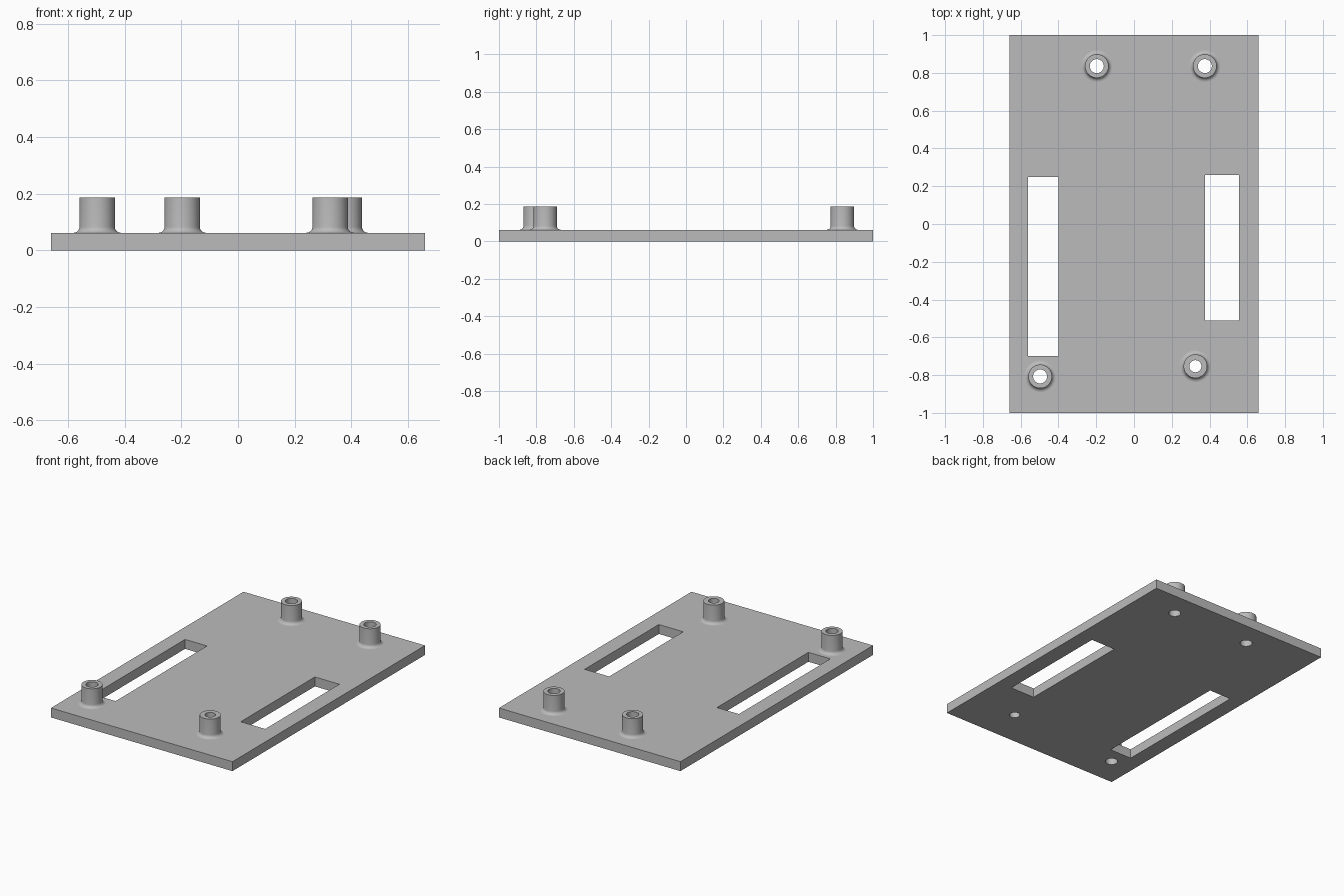
import bpy, bmesh
from math import cos, sin, pi, radians
from mathutils import Matrix, Vector

cube = bpy.data.objects.get("Cube")
if cube:
    bpy.data.objects.remove(cube, do_unlink=True)

PLATE_TOP, POST_TOP = 0.062, 0.187
POST_R, FILLET = 0.0625, 0.021
SEGMENTS = 48

grey = bpy.data.materials.new("plain grey")
grey.use_nodes = True
colour = (0.5, 0.5, 0.5, 1)
grey.diffuse_color = colour
grey.node_tree.nodes["Principled BSDF"].inputs["Base Color"].default_value = colour


def finish(name, bm):
    bmesh.ops.recalc_face_normals(bm, faces=bm.faces)
    mesh = bpy.data.meshes.new(name)
    bm.to_mesh(mesh)
    bm.free()
    mesh.materials.append(grey)
    obj = bpy.data.objects.new(name, mesh)
    bpy.context.collection.objects.link(obj)
    return obj


def add_box(bm, x0, x1, y0, y1, z0, z1):
    centre = Vector((x0 + x1, y0 + y1, z0 + z1)) / 2
    size = Matrix.Diagonal((x1 - x0, y1 - y0, z1 - z0, 1))
    bmesh.ops.create_cube(bm, size=1, matrix=Matrix.Translation(centre) @ size)


def activate(obj):
    bpy.ops.object.select_all(action='DESELECT')
    obj.select_set(True)
    bpy.context.view_layer.objects.active = obj


# Name, centre and bore radius of each standoff
posts = [
    ("back_right_standoff", -0.197, 0.836, 0.037),
    ("back_left_standoff", 0.375, 0.836, 0.037),
    ("front_right_standoff", -0.497, -0.807, 0.037),
    ("front_left_standoff", 0.325, -0.753, 0.032),
]

# Base plate
bm = bmesh.new()
add_box(bm, -0.66, 0.66, -1, 1, 0, PLATE_TOP)
plate = finish("base_plate", bm)

# Cutter for the two slots and the screw holes
bm = bmesh.new()
add_box(bm, -0.56, -0.4, -0.7, 0.25, -0.1, 0.2)
add_box(bm, 0.377, 0.555, -0.51, 0.26, -0.1, 0.2)
for _, x, y, bore in posts:
    bmesh.ops.create_cone(bm, cap_ends=True, segments=SEGMENTS, radius1=bore,
                          radius2=bore, depth=0.4,
                          matrix=Matrix.Translation((x, y, 0)))
cutter = finish("plate_cutter", bm)
cutter.hide_render = True

cut = plate.modifiers.new("openings", 'BOOLEAN')
cut.operation = 'DIFFERENCE'
cut.solver = 'EXACT'
cut.object = cutter
activate(plate)
bpy.ops.object.modifier_apply(modifier=cut.name)
bpy.data.objects.remove(cutter, do_unlink=True)
bpy.ops.object.shade_smooth_by_angle(angle=radians(30))

# Standoffs: a lathed tube with a flared foot
for name, x, y, bore in posts:
    steps = [i * pi / 12 for i in range(7)]
    profile = [(POST_R + FILLET * (1 - sin(a)), PLATE_TOP + FILLET * (1 - cos(a)))
               for a in steps]
    profile += [(POST_R, POST_TOP), (bore, POST_TOP), (bore, PLATE_TOP)]
    bm = bmesh.new()
    verts = [bm.verts.new((r, 0, z)) for r, z in profile]
    edges = [bm.edges.new(pair) for pair in zip(verts, verts[1:])]
    bmesh.ops.spin(bm, geom=verts + edges, cent=(0, 0, 0), axis=(0, 0, 1),
                   angle=2 * pi, steps=SEGMENTS, use_merge=True)
    bmesh.ops.remove_doubles(bm, verts=bm.verts, dist=1e-5)
    # Close the foot so that the tube is solid
    bmesh.ops.bridge_loops(bm, edges=[e for e in bm.edges if e.is_boundary])
    post = finish(name, bm)
    post.location = (x, y, 0)
    activate(post)
    bpy.ops.object.shade_smooth_by_angle(angle=radians(30))
